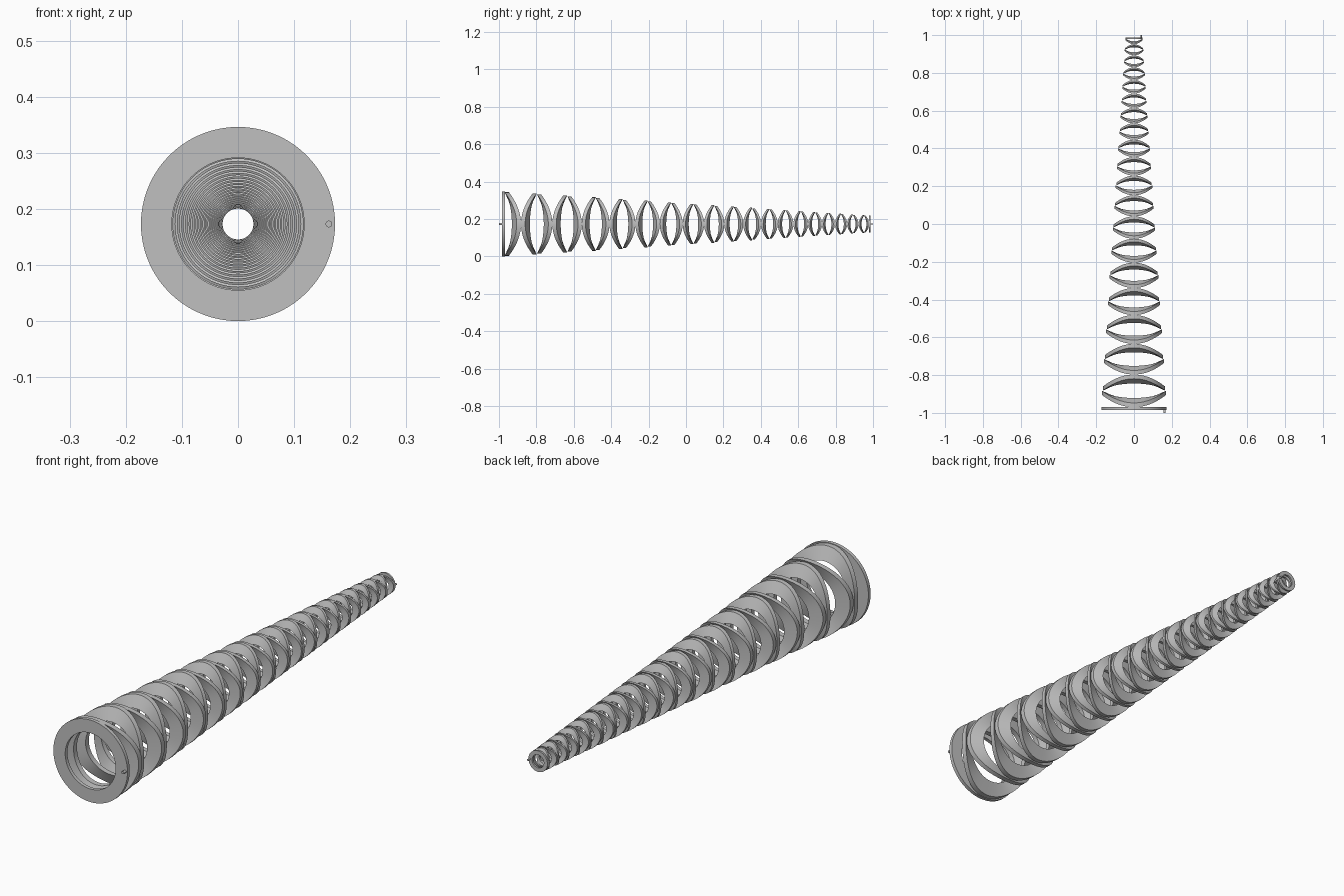
import bpy, bmesh, math
from mathutils import Matrix

if "Cube" in bpy.data.objects:
    bpy.data.objects.remove(bpy.data.objects["Cube"], do_unlink=True)

AXIS_Z = 0.173      # height of the centre line
SIDES = 72
DISCS = 37
FRONT, SPAN, RATIO = -0.97, 2.834, 0.969

grey = bpy.data.materials.new("plain grey")
grey.use_nodes = True
colour = (0.53, 0.53, 0.53, 1)
grey.diffuse_color = colour
grey.node_tree.nodes["Principled BSDF"].inputs["Base Color"].default_value = colour


def finish(bm, name):
    bmesh.ops.recalc_face_normals(bm, faces=bm.faces)
    mesh = bpy.data.meshes.new(name)
    bm.to_mesh(mesh)
    bm.free()
    mesh.materials.append(grey)
    obj = bpy.data.objects.new(name, mesh)
    bpy.context.collection.objects.link(obj)
    bpy.ops.object.select_all(action='DESELECT')
    obj.select_set(True)
    bpy.context.view_layer.objects.active = obj
    bpy.ops.object.shade_smooth_by_angle(angle=math.radians(35))
    return obj


def outer_radius(y):
    return 0.173 - 0.066 * (y - FRONT)


def inner_radius(outer):
    return 0.703 * outer - 0.0037


def contact(k):
    # plane where neighbouring discs touch, spacing shrinks to the tip
    return FRONT + SPAN * (1 - RATIO ** k)


def ring(name, y, outer, thick, wave=0.0):
    """Flat or saddle-waved washer around the y axis."""
    inner = inner_radius(outer)
    section = [(outer, -thick / 2, wave), (outer, thick / 2, wave),
               (inner, thick / 2, wave * 0.2), (inner, -thick / 2, wave * 0.2)]
    bm = bmesh.new()
    loops = []
    for i in range(SIDES):
        a = math.tau * i / SIDES
        loops.append([bm.verts.new((r * math.cos(a),
                                    y + dy + w * math.cos(2 * a),
                                    AXIS_Z + r * math.sin(a)))
                      for r, dy, w in section])
    for i in range(SIDES):
        p, q = loops[i], loops[(i + 1) % SIDES]
        for j in range(4):
            n = (j + 1) % 4
            bm.faces.new((p[j], p[n], q[n], q[j]))
    return finish(bm, name)


def pin(name, x, y, radius, length):
    bm = bmesh.new()
    place = Matrix.Translation((x, y, AXIS_Z)) @ Matrix.Rotation(math.pi / 2, 4, 'X')
    bmesh.ops.create_cone(bm, cap_ends=True, segments=20, radius1=radius,
                          radius2=radius, depth=length, matrix=place)
    return finish(bm, name)


# saddle discs, alternately turned a quarter turn
for k in range(DISCS):
    y0, y1 = contact(k), contact(k + 1)
    step, mid = y1 - y0, (y0 + y1) / 2
    thick = 0.26 * step
    wave = (step - thick) / 2 * (1 if k % 2 == 0 else -1)
    ring(f"wave_disc_{k + 1}", mid, outer_radius(mid), thick, wave)

# flat end plates
end = contact(DISCS)
ring("front_plate", FRONT - 0.0065, outer_radius(FRONT), 0.015)
ring("back_plate", end + 0.003, outer_radius(end), 0.008)

# small pins on the end plates
pin("front_pin", 0.162, -0.991, 0.006, 0.018)
pin("back_pin", 0.039, 0.991, 0.004, 0.018)
